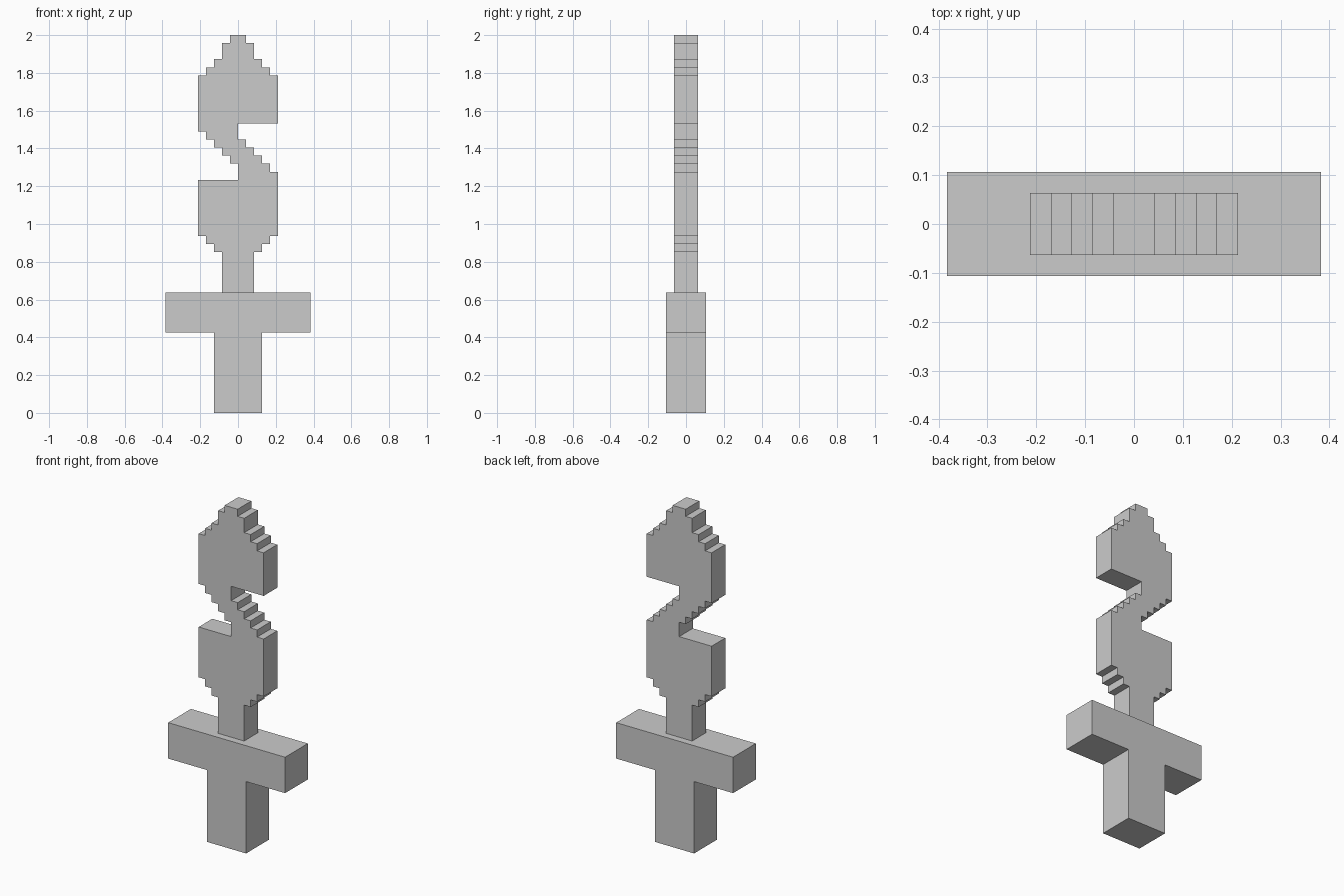
import bpy
import bmesh

if "Cube" in bpy.data.objects:
    bpy.data.objects.remove(bpy.data.objects["Cube"])

U = 2 / 47  # one pixel step of the design


def extruded(name, outline, depth):
    """Extrude an (x, z) outline, in pixel units, symmetrically along y."""
    bm = bmesh.new()
    face = bm.faces.new([bm.verts.new((x * U, -depth / 2 * U, z * U)) for x, z in outline])
    result = bmesh.ops.extrude_face_region(bm, geom=[face])
    verts = [v for v in result["geom"] if isinstance(v, bmesh.types.BMVert)]
    bmesh.ops.translate(bm, verts=verts, vec=(0, depth * U, 0))
    bmesh.ops.recalc_face_normals(bm, faces=bm.faces)
    mesh = bpy.data.meshes.new(name)
    bm.to_mesh(mesh)
    bm.free()
    obj = bpy.data.objects.new(name, mesh)
    bpy.context.collection.objects.link(obj)
    return obj


def stepped_edge(start, steps):
    """Turn (x, top) runs into a staircase of corner points going up."""
    points, z = [], start
    for x, top in steps:
        points += [(x, z), (x, top)]
        z = top
    return points


def profile(start, right, left):
    return stepped_edge(start, right) + stepped_edge(start, left)[::-1]


# Grip and crossguard, one T-shaped piece
hilt = [(3, 10), (9, 15)]
extruded("hilt", profile(0, hilt, [(-x, t) for x, t in hilt]), 5)

# Wavy blade: shared stem and tip, with offset notches on the two sides
stem = [(2, 20), (3, 21), (4, 22)]
tip = [(5, 42), (4, 43), (3, 44), (2, 46), (1, 47)]
right = stem + [(5, 30), (4, 31), (3, 32), (2, 33), (1, 34), (0, 36)] + tip
left = [(-x, t) for x, t in stem]
left += [(-5, 29), (0, 31), (-1, 32), (-2, 33), (-3, 34), (-4, 35)]
left += [(-x, t) for x, t in tip]
extruded("blade", profile(15, right, left), 3)
